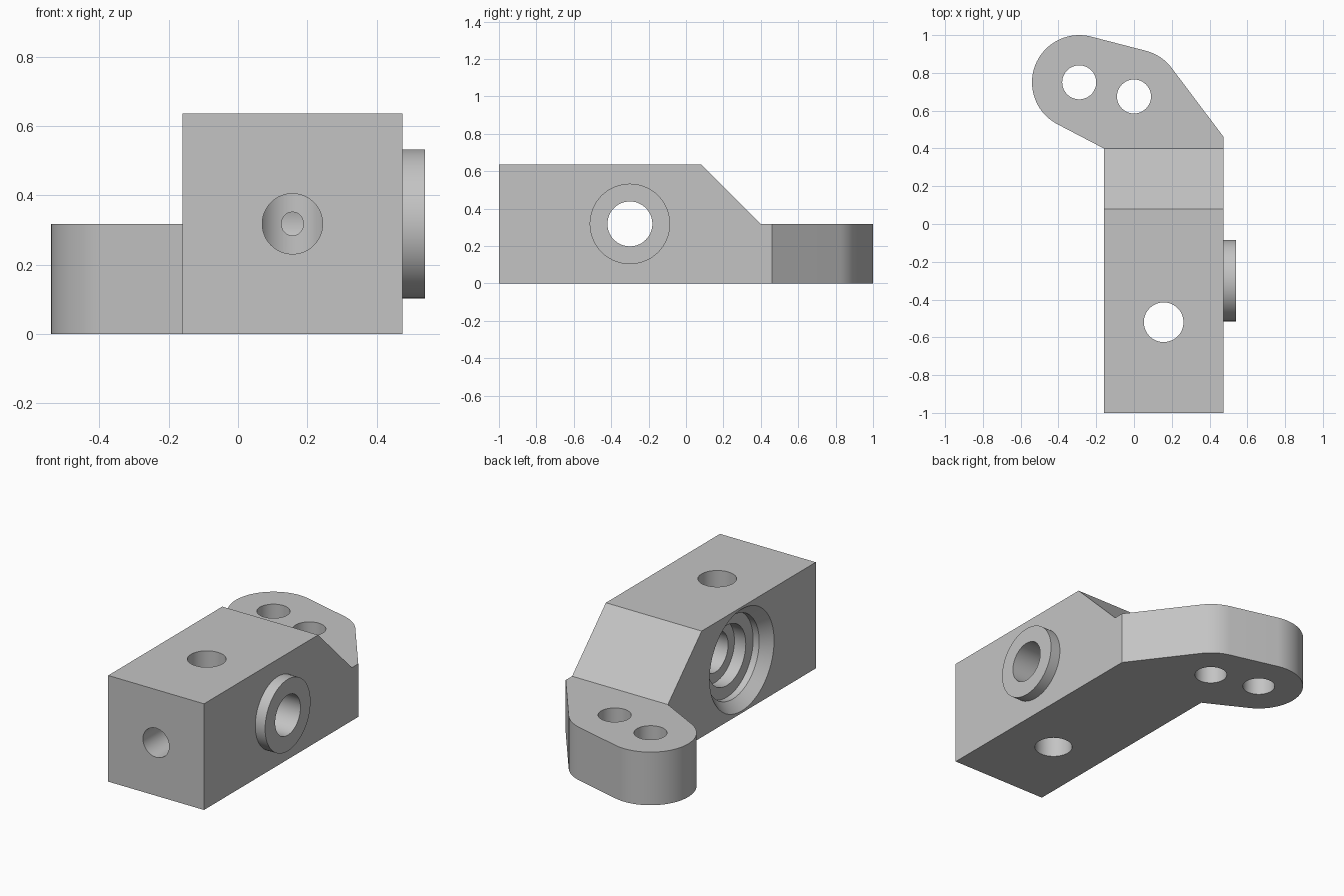
import bpy, bmesh
from math import sin, cos, pi, radians
from mathutils import Vector

if "Cube" in bpy.data.objects:
    bpy.data.objects.remove(bpy.data.objects["Cube"])

GREY = (0.55, 0.55, 0.55, 1)
metal = bpy.data.materials.new("plain grey metal")
metal.use_nodes = True
metal.diffuse_color = GREY
metal.node_tree.nodes["Principled BSDF"].inputs["Base Color"].default_value = GREY


def finish(name, bm):
    bmesh.ops.recalc_face_normals(bm, faces=bm.faces)
    mesh = bpy.data.meshes.new(name)
    bm.to_mesh(mesh)
    bm.free()
    mesh.materials.append(metal)
    obj = bpy.data.objects.new(name, mesh)
    bpy.context.collection.objects.link(obj)
    return obj


def prism(name, points, offset):
    """Extrude a flat outline along an offset."""
    bm = bmesh.new()
    face = bm.faces.new([bm.verts.new(p) for p in points])
    new = bmesh.ops.extrude_face_region(bm, geom=[face])["geom"]
    bmesh.ops.translate(bm, vec=offset,
                        verts=[v for v in new if isinstance(v, bmesh.types.BMVert)])
    return finish(name, bm)


def lathe(name, profile, centre, axis, sides=72):
    """Closed turned solid: profile holds (distance along axis, radius)."""
    bm = bmesh.new()
    turn = Vector(axis).to_track_quat('Z', 'Y')
    rings = []
    for t, r in profile:
        rings.append([bm.verts.new(Vector(centre) + turn @ Vector(
            (r * cos(2 * pi * i / sides), r * sin(2 * pi * i / sides), t)))
            for i in range(sides)])
    for a, b in zip(rings, rings[1:]):
        for i in range(sides):
            j = (i + 1) % sides
            bm.faces.new((a[i], a[j], b[j], b[i]))
    bm.faces.new(rings[0])
    bm.faces.new(rings[-1])
    return finish(name, bm)


def combine(target, tool, operation):
    mod = target.modifiers.new(tool.name, 'BOOLEAN')
    mod.operation, mod.solver, mod.object = operation, 'EXACT', tool
    bpy.context.view_layer.objects.active = target
    bpy.ops.object.modifier_apply(modifier=mod.name)
    bpy.data.objects.remove(tool)


def arc(cx, cy, r, start, end, steps):
    angles = [radians(start + (end - start) * i / steps) for i in range(steps + 1)]
    return [(cx + r * cos(a), cy + r * sin(a), 0) for a in angles]


LEFT, RIGHT, HEIGHT = 0.475, -0.16, 0.636
MID = HEIGHT / 2
BORE_Y, PIN_X, PIN_Y = -0.30, 0.157, -0.52
LUGS = [(-0.29, 0.75), (0, 0.675)]

# Main block with sloped back
side = [(-1, 0), (0.4, 0), (0.4, MID), (0.08, HEIGHT), (-1, HEIGHT)]
body = prism("bracket_body", [(RIGHT, y, z) for y, z in side], (LEFT - RIGHT, 0, 0))

# Rounded, angled mounting lug
outline = [(RIGHT, 0.4, 0), (LEFT, 0.4, 0), (LEFT, 0.46, 0)]
outline += arc(*LUGS[1], 0.25, 36.9, 75.5, 12)
outline += arc(*LUGS[0], 0.25, 75.5, 242.5, 40)
combine(body, prism("mounting_lug", outline, (0, 0, MID)), 'UNION')

# Round boss on the left side
boss = lathe("side_boss", [(0.4, 0.215), (0.54, 0.215)], (0, BORE_Y, MID), (1, 0, 0))
combine(body, boss, 'UNION')

# Stepped cross bore with countersunk mouth
bore = [(-0.26, 0.305), (RIGHT, 0.305), (-0.10, 0.25), (-0.06, 0.25),
        (-0.06, 0.18), (0.015, 0.18), (0.015, 0.12), (0.7, 0.12)]
combine(body, lathe("stepped_bore", bore, (0, BORE_Y, MID), (1, 0, 0)), 'DIFFERENCE')

# Vertical pin hole, front hole and lug holes
through = (-0.1, 0.8)
for name, r, span, centre, axis in [
        ("pin_hole", 0.105, through, (PIN_X, PIN_Y, 0), (0, 0, 1)),
        ("front_hole", 0.087, (-1.1, PIN_Y), (PIN_X, 0, MID), (0, 1, 0)),
        ("outer_lug_hole", 0.09, through, (*LUGS[0], 0), (0, 0, 1)),
        ("inner_lug_hole", 0.09, through, (*LUGS[1], 0), (0, 0, 1))]:
    combine(body, lathe(name, [(t, r) for t in span], centre, axis), 'DIFFERENCE')

# Smooth round walls, keep edges crisp
bpy.ops.object.select_all(action='DESELECT')
body.select_set(True)
bpy.context.view_layer.objects.active = body
bpy.ops.object.shade_smooth_by_angle(angle=radians(25))
